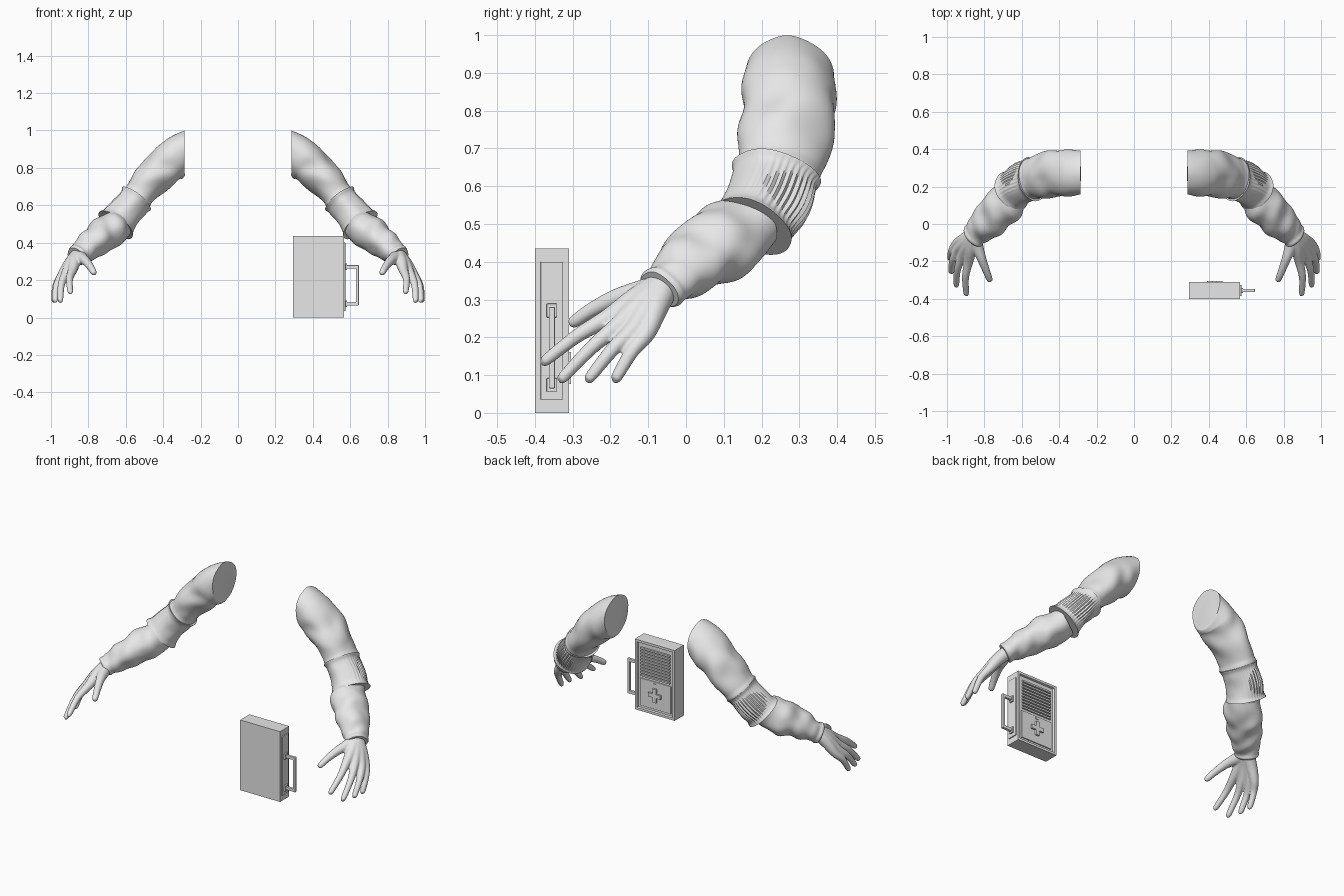
import bpy, bmesh, math
from mathutils import Vector, noise

cube = bpy.data.objects.get("Cube")
if cube:
    bpy.data.objects.remove(cube, do_unlink=True)

GREY = (0.8, 0.8, 0.8, 1)
mat = bpy.data.materials.new("light grey")
mat.use_nodes = True
mat.diffuse_color = GREY
mat.node_tree.nodes["Principled BSDF"].inputs["Base Color"].default_value = GREY


def finish(bm, name, smooth=None):
    bmesh.ops.recalc_face_normals(bm, faces=bm.faces[:])
    mesh = bpy.data.meshes.new(name)
    bm.to_mesh(mesh)
    bm.free()
    mesh.materials.append(mat)
    obj = bpy.data.objects.new(name, mesh)
    bpy.context.collection.objects.link(obj)
    if smooth:
        bpy.ops.object.select_all(action='DESELECT')
        obj.select_set(True)
        bpy.context.view_layer.objects.active = obj
        bpy.ops.object.shade_smooth_by_angle(angle=math.radians(smooth))
    return obj


def spline(st, t):
    """Catmull-Rom through stations of x, y, z and two radii."""
    i = min(int(t), len(st) - 2)
    f = t - i
    a, b, c, d = (st[max(0, min(len(st) - 1, k))] for k in (i - 1, i, i + 1, i + 2))
    return [q + 0.5 * f * (r - p + f * (2 * p - 5 * q + 4 * r - s + f * (3 * (q - r) + s - p)))
            for p, q, r, s in zip(a, b, c, d)]


def loft(bm, st, side, around=72, steps=10, shape=None, start_dir=None):
    """Closed tube along the stations; shape(theta, s, point) offsets the radius."""
    n = (len(st) - 1) * steps
    data = [spline(st, k / steps) for k in range(n + 1)]
    rings = []
    for k, (x, y, z, ru, rv) in enumerate(data):
        p = Vector((x, y, z))
        t = (Vector(data[min(k + 1, n)][:3]) - Vector(data[max(k - 1, 0)][:3])).normalized()
        if start_dir and k < steps:
            t = Vector(start_dir).lerp(t, k / steps).normalized()
        u = Vector((0, 1, 0))
        u = (u - t * u.dot(t)).normalized()
        v = t.cross(u)
        ring = []
        for j in range(around):
            th = math.tau * j / around
            d = u * math.cos(th) * ru + v * math.sin(th) * rv
            if shape:
                d += d.normalized() * shape(th, k / n, p + d)
            q = p + d
            ring.append(bm.verts.new((q.x * side, q.y, q.z)))
        rings.append(ring)
    for a, b in zip(rings, rings[1:]):
        for j in range(around):
            m = (j + 1) % around
            bm.faces.new((a[j], a[m], b[m], b[j]))
    bm.faces.new(rings[0][::-1])
    bm.faces.new(rings[-1])


# Cloth relief for each sleeve section
def upper_folds(th, s, p):
    ease = math.sin(math.pi * min(1, s * 1.2))
    fold = 0.004 * ease * math.sin(14 * s + 2 * math.sin(th * 2))
    hem = 0.008 * math.exp(-((s - 0.9) / 0.05) ** 2)
    return fold + hem + 0.014 * noise.noise(p * 8)


def cuff_folds(th, s, p):
    rim = 0.011 * (math.exp(-(s / 0.1) ** 2) + math.exp(-((1 - s) / 0.12) ** 2))
    patch = max(0, math.cos(th - 0.5)) ** 0.5 * math.sin(math.pi * s)
    ribs = 0.0035 * patch * math.sin(36 * th)
    return rim + ribs + 0.012 * noise.noise(p * 9)


def forearm_folds(th, s, p):
    fold = 0.004 * math.sin(22 * s + 3 * math.sin(th + 1)) * math.sin(math.pi * s)
    band = 0.006 * math.exp(-((s - 0.93) / 0.05) ** 2)
    return fold + band + 0.013 * noise.noise(p * 11)


SLEEVES = {
    "upper_sleeve": (upper_folds, (1, 0, 0), [
        (0.285, 0.275, 0.88, 0.12, 0.118), (0.37, 0.272, 0.83, 0.126, 0.108),
        (0.44, 0.265, 0.76, 0.124, 0.096), (0.51, 0.25, 0.675, 0.118, 0.088),
        (0.56, 0.235, 0.61, 0.1, 0.078)]),
    "elbow_cuff": (cuff_folds, None, [
        (0.545, 0.24, 0.635, 0.11, 0.082), (0.605, 0.215, 0.56, 0.108, 0.09),
        (0.655, 0.18, 0.495, 0.104, 0.096)]),
    "forearm_sleeve": (forearm_folds, None, [
        (0.635, 0.18, 0.505, 0.085, 0.08), (0.69, 0.11, 0.46, 0.106, 0.094),
        (0.745, 0.05, 0.42, 0.1, 0.088), (0.80, -0.005, 0.38, 0.085, 0.074),
        (0.84, -0.045, 0.35, 0.068, 0.06), (0.868, -0.072, 0.328, 0.062, 0.054)]),
}

# Knuckle and tip of each finger
FINGERS = [((0.885, -0.205, 0.252), (0.898, -0.382, 0.132)),
           ((0.92, -0.175, 0.235), (0.952, -0.335, 0.085)),
           ((0.943, -0.14, 0.22), (0.98, -0.262, 0.085)),
           ((0.948, -0.105, 0.212), (0.986, -0.19, 0.085))]
THUMB = [(0.85, -0.06, 0.335, 0.035, 0.035), (0.838, -0.12, 0.318, 0.033, 0.033),
         (0.815, -0.185, 0.303, 0.025, 0.025), (0.79, -0.25, 0.272, 0.02, 0.02),
         (0.771, -0.298, 0.24, 0.016, 0.016), (0.767, -0.308, 0.234, 0.006, 0.006)]


def station(p, r):
    return (*p, r, r)


def hand(name, side):
    bm = bmesh.new()
    wrist = Vector((0.85, -0.055, 0.34))
    for knuckle, tip in FINGERS:
        k, e = Vector(knuckle), Vector(tip)
        palm = wrist.lerp(k, 0.5) + Vector((0.004, 0, 0.004))
        mid = k.lerp(e, 0.45) + Vector((0.01, 0, 0.008))
        path = [station(wrist, 0.04), station(palm, 0.034), station(k, 0.025),
                station(mid, 0.019), station(k.lerp(e, 0.93), 0.015), station(e, 0.006)]
        loft(bm, path, side, around=20, steps=6)
    loft(bm, THUMB, side, around=20, steps=6)
    obj = finish(bm, name, 180)
    # Fuse palm, fingers and thumb into one skin
    remesh = obj.modifiers.new("fuse", 'REMESH')
    remesh.mode = 'VOXEL'
    remesh.voxel_size = 0.005
    remesh.use_smooth_shade = True
    soften = obj.modifiers.new("soften", 'SMOOTH')
    soften.factor = 0.5
    soften.iterations = 4


for label, side in (("left", 1), ("right", -1)):
    for part, (shape, start, stations) in SLEEVES.items():
        bm = bmesh.new()
        loft(bm, stations, side, 144 if part == "elbow_cuff" else 72, 12, shape, start)
        finish(bm, f"{label}_{part}", 50)
    hand(f"{label}_hand", side)


def add_box(bm, lo, hi):
    verts = bmesh.ops.create_cube(bm, size=1)["verts"]
    for v in verts:
        v.co = Vector([a + (b - a) * (c + 0.5) for a, b, c in zip(lo, hi, v.co)])
    return verts


def boxes(name, spans, bevel=0.0):
    bm = bmesh.new()
    for lo, hi in spans:
        add_box(bm, lo, hi)
    obj = finish(bm, name)
    if bevel:
        mod = obj.modifiers.new("bevel", 'BEVEL')
        mod.width = bevel
        mod.segments = 2
    return obj


# Case body with a recessed back framed by a rim
X0, X1, Y0, Y1, TOP = 0.295, 0.568, -0.40, -0.31, 0.435
bm = bmesh.new()
add_box(bm, (X0, Y0, 0), (X1, Y1, TOP))
bm.normal_update()
back = [f for f in bm.faces if f.normal.y > 0.9]
bmesh.ops.inset_region(bm, faces=back, thickness=0.02, depth=0)
bmesh.ops.inset_region(bm, faces=back, thickness=0.004, depth=-0.012)
finish(bm, "case_body")

# Louvre slats, lower panel and raised cross on the back
XC = (X0 + X1) / 2
boxes("case_louvres", [((X0 + 0.036, Y1 - 0.014, z), (X1 - 0.036, Y1 - 0.002, z + 0.01))
                       for z in (0.215 + 0.0185 * i for i in range(10))])
boxes("case_lower_panel", [((X0 + 0.03, Y1 - 0.014, 0.03), (X1 - 0.03, Y1 - 0.005, 0.2))], 0.003)
boxes("case_cross", [((XC - 0.042, Y1 - 0.006, 0.107), (XC + 0.042, Y1 + 0.006, 0.131)),
                     ((XC - 0.012, Y1 - 0.006, 0.077), (XC + 0.012, Y1 + 0.006, 0.161))])
boxes("case_latch", [((XC - 0.01, Y1 - 0.006, 0.18), (XC + 0.01, Y1 - 0.001, 0.19))])

# Side strip and carrying handle
YC = (Y0 + Y1) / 2
boxes("case_side_strip", [((X1 - 0.002, YC - 0.03, 0.035), (X1 + 0.006, YC + 0.03, 0.4))], 0.002)
H0, H1 = YC - 0.008, YC + 0.008
boxes("case_handle", [((0.63, H0, 0.065), (0.646, H1, 0.28)),
                      ((X1, H0, 0.262), (0.634, H1, 0.28)),
                      ((X1, H0, 0.065), (0.634, H1, 0.083))], 0.002)
boxes("case_handle_mounts", [((X1, YC - 0.014, z), (X1 + 0.015, YC + 0.014, z + 0.036))
                             for z in (0.056, 0.253)], 0.002)
